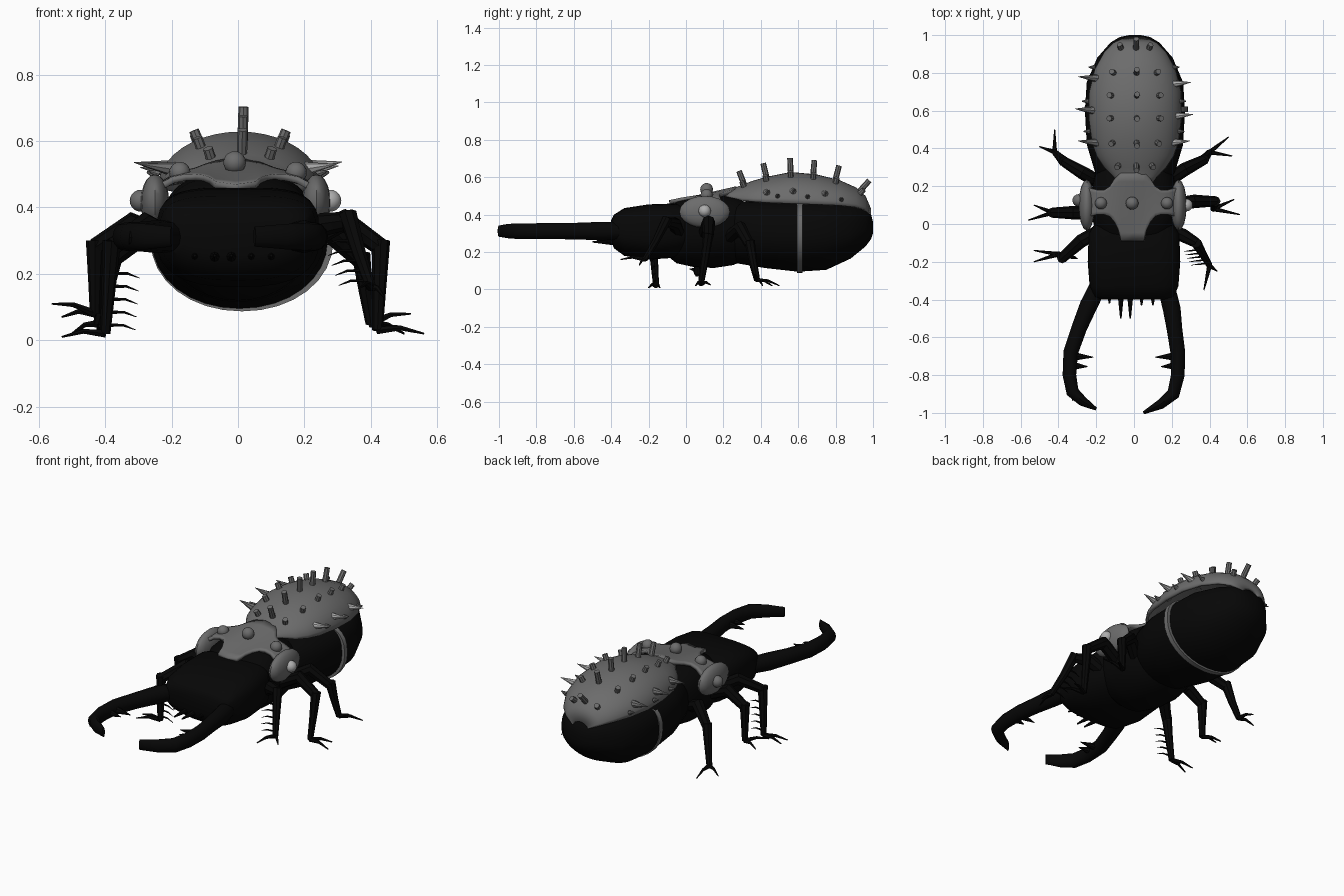
import bpy, bmesh, math
from mathutils import Vector

if "Cube" in bpy.data.objects:
    bpy.data.objects.remove(bpy.data.objects["Cube"])


def material(name, value):
    m = bpy.data.materials.new(name)
    m.use_nodes = True
    m.diffuse_color = (value, value, value, 1)
    m.node_tree.nodes["Principled BSDF"].inputs["Base Color"].default_value = m.diffuse_color
    return m


black = material("black", 0.002)
grey = material("shell grey", 0.15)
pale = material("pale grey", 0.42)


def finish(name, bm, mat):
    bmesh.ops.recalc_face_normals(bm, faces=bm.faces)
    me = bpy.data.meshes.new(name)
    bm.to_mesh(me)
    bm.free()
    me.materials.append(mat)
    for p in me.polygons:
        p.use_smooth = True
    me.set_sharp_from_angle(angle=math.radians(40))
    ob = bpy.data.objects.new(name, me)
    bpy.context.collection.objects.link(ob)
    return ob


def skin(name, rings, mat, closed=True):
    """Join rows of points with quads, capping both ends if the rows are loops."""
    bm = bmesh.new()
    rows = [[bm.verts.new(p) for p in ring] for ring in rings]
    n = len(rows[0])
    for a, b in zip(rows, rows[1:]):
        for i in range(n if closed else n - 1):
            j = (i + 1) % n
            bm.faces.new((a[i], a[j], b[j], b[i]))
    if closed:
        bm.faces.new(rows[0])
        bm.faces.new(rows[-1])
    return finish(name, bm, mat)


def power(v, e):
    return math.copysign(abs(v) ** e, v)


def loft(name, sections, mat, top=2.8, bottom=2.05, x=0, n=32):
    """Sections along y: (y, half width, middle height, rise, drop)."""
    rings = []
    for y, w, z, up, down in sections:
        ring = []
        for i in range(n):
            a = math.tau * i / n
            e = 2 / (top if math.sin(a) > 0 else bottom)
            s = power(math.sin(a), e)
            ring.append((x + w * power(math.cos(a), e), y, z + s * (up if s > 0 else down)))
        rings.append(ring)
    return skin(name, rings, mat)


def tube(name, path, radii, mat=black, heights=None, n=8):
    """Tapered limb; heights give separate vertical radii."""
    path = [Vector(p) for p in path]
    rings = []
    for i, p in enumerate(path):
        t = (path[min(i + 1, len(path) - 1)] - path[max(i - 1, 0)]).normalized()
        side = t.cross(Vector((0, 0, 1) if abs(t.z) < 0.9 else (0, 1, 0))).normalized()
        up = side.cross(t)
        h = heights[i] if heights else radii[i]
        rings.append([p + side * radii[i] * math.cos(math.tau * k / n)
                      + up * h * math.sin(math.tau * k / n) for k in range(n)])
    return skin(name, rings, mat)


def ball(name, pos, size, mat):
    bm = bmesh.new()
    bmesh.ops.create_uvsphere(bm, u_segments=16, v_segments=10, radius=1)
    bmesh.ops.scale(bm, verts=bm.verts, vec=size)
    bmesh.ops.translate(bm, verts=bm.verts, vec=pos)
    return finish(name, bm, mat)


# Body
loft("abdomen", [(.19, .14, .33, .12, .14), (.27, .21, .32, .15, .18), (.42, .255, .31, .165, .195),
                 (.6, .265, .3, .175, .205), (.75, .255, .3, .175, .195), (.88, .2, .3, .16, .135),
                 (.96, .13, .32, .12, .09), (.99, .08, .33, .07, .06), (1, .03, .33, .03, .03)], black, x=.005)
loft("abdomen_band", [(y, .275, .3, .172, .213) for y in (.594, .622)], grey, x=.012)
loft("thorax", [(-.1, .15, .32, .1, .14), (-.05, .2, .32, .15, .18), (.04, .225, .32, .175, .2),
                (.15, .23, .32, .185, .205), (.25, .21, .32, .18, .19), (.33, .17, .32, .14, .16)], black)
loft("head", [(-.4, .17, .32, .05, .06), (-.385, .21, .32, .08, .1), (-.33, .235, .32, .115, .14),
              (-.2, .245, .31, .145, .15), (-.05, .24, .32, .14, .15), (.03, .19, .32, .12, .1)], black, 3.6, 2.6)

# Domed back shell: (y, half width, rim height, rise)
shell = [(.2, .08, .5, .03), (.25, .115, .488, .05), (.3, .165, .475, .085), (.36, .205, .47, .112),
         (.43, .23, .465, .137), (.56, .247, .46, .168), (.7, .245, .455, .16), (.82, .215, .45, .135),
         (.91, .165, .44, .105), (.96, .115, .425, .075), (.99, .05, .4, .03)]


def shell_point(y, a):
    for s, e in zip(shell, shell[1:]):
        if y <= e[0]:
            break
    f = (y - s[0]) / (e[0] - s[0])
    w, z, h = (s[k] + (e[k] - s[k]) * f for k in (1, 2, 3))
    return Vector((w * math.cos(a) + .006, y, z + h * math.sin(a)))


def shell_normal(y, a):
    dy = shell_point(y + .02, a) - shell_point(y - .02, a)
    da = shell_point(y, a + .05) - shell_point(y, a - .05)
    return da.cross(dy).normalized()


cover = skin("back_shell", [[shell_point(s[0], math.pi * i / 20) for i in range(21)] for s in shell], grey, False)
cover.modifiers.new("thickness", "SOLIDIFY").thickness = .015

# Pegs and side thorns on the shell
for y in (.31, .43, .56, .68, .8, .93):
    for deg, length in ((88, .075), (59, .03), (121, .03)):
        a = math.radians(deg)
        p, nrm = shell_point(y, a), shell_normal(y, a)
        if nrm.z < 0:
            nrm.negate()
        tube("shell_peg", [p - nrm * .02, p + nrm * length], [.016, .015], grey)
for side, rows in ((1, (.43, .57, .74)), (-1, (.43, .6, .77))):
    for y in rows:
        p = shell_point(y, math.radians(23))
        p.x *= side
        tube("side_thorn", [p - Vector((side * .03, 0, .005)), p + Vector((side * .08, .01, .012))],
             [.024, .001], pale if side > 0 else grey)
    for y in (.49, .65, .83):
        p = shell_point(y, math.radians(14))
        p.x *= side
        tube("rim_thorn", [p, p + Vector((side * .03, 0, .01))], [.013, .003], grey)

# Draped collar with a front tongue and two arms: (x, z, front y, back y), mirrored
half = [(0, .513, -.09, .27), (.06, .511, -.09, .27), (.075, .511, -.03, .26), (.095, .51, .01, .24),
        (.12, .508, .04, .2), (.15, .505, .05, .18), (.19, .495, .05, .18), (.23, .472, .04, .19),
        (.255, .44, .03, .18)]
rows = [(-x, z, f, b) for x, z, f, b in reversed(half[1:])] + half
grid = []
for x, z, front, back in rows:
    ys = [front + (back - front) * k / 8 for k in range(9)]
    grid.append([(x - .008, y, z + max(0, 1 - abs(x) / .25) * (y - .1) * .23) for y in ys])
collar = skin("collar", grid, grey, False)
collar.modifiers.new("thickness", "SOLIDIFY").thickness = .02

# Side pads and knobs
ball("collar_knob", (-.01, .11, .535), (.034, .034, .034), grey)
for side, pad_x, knob_x, knob_y, colour in ((1, .236, .278, .1, pale), (-1, -.25, -.293, .125, grey)):
    ball("side_pad", (pad_x, .1, .415), (.043, .135, .085), grey)
    ball("shoulder_knob", (side * .175, .11, .505), (.032, .032, .032), grey)
    ball("side_knob", (knob_x, knob_y, .42), (.033, .033, .033), colour)

# Jaws with inner teeth
jaws = ([(.17, -.33), (.2, -.45), (.215, -.56), (.232, -.68), (.232, -.8), (.208, -.9), (.14, -.955), (.05, -1)],
        [(-.19, -.33), (-.24, -.43), (-.29, -.55), (-.335, -.68), (-.342, -.8), (-.325, -.89), (-.27, -.94), (-.2, -.98)])
for pts, side in zip(jaws, (1, -1)):
    tube("jaw", [(x, y, .312) for x, y in pts], [.046, .047, .041, .039, .036, .034, .026, .008],
         heights=[.045, .05, .045, .043, .042, .042, .038, .03], n=12)
    for y, reach, i in ((-.7, .12, 3), (-.75, .09, 3), (-.91, .06, 5)):
        x = pts[i][0]
        tube("jaw_tooth", [(x, y, .31), (x - side * reach, y - .005, .305)], [.026, .002])

# Teeth below the mouth
for x, y in ((-.13, -.42), (-.07, -.5), (-.02, -.5), (.04, -.43), (.1, -.43)):
    tube("mouth_tooth", [(x, -.34, .25), (x, y, .255)], [.02, .004])

# Legs: hip, shoulder, knee, ankle, then two toe tips
legs = {
    "front_left_leg": [(.19, -.04, .3), (.26, -.06, .35), (.33, -.1, .36), (.4, -.22, .16), (.37, -.35, .16), (.44, -.25, .13)],
    "middle_left_leg": [(.2, .1, .3), (.32, .12, .36), (.43, .12, .28), (.42, .08, .03), (.53, .13, .025), (.56, .05, .02)],
    "rear_left_leg": [(.18, .23, .28), (.27, .29, .33), (.37, .34, .24), (.4, .38, .05), (.5, .46, .02), (.52, .36, .08)],
    "front_right_leg": [(-.19, -.04, .3), (-.28, -.09, .35), (-.38, -.18, .28), (-.4, -.16, .02), (-.53, -.14, .01), (-.53, -.2, .01)],
    "middle_right_leg": [(-.2, .06, .3), (-.32, .06, .35), (-.43, .06, .28), (-.43, .06, .08), (-.56, .02, .11), (-.53, .1, .07)],
    "rear_right_leg": [(-.18, .22, .28), (-.27, .27, .33), (-.37, .33, .25), (-.42, .38, .05), (-.42, .5, .02), (-.5, .41, .02)],
}
for name, pts in legs.items():
    hip, shoulder, knee, ankle, *toes = [Vector(p) for p in pts]
    tube(name + "_thigh", [hip, shoulder, knee], [.035, .036, .027])
    tube(name + "_shin", [knee + Vector((0, 0, .02)), knee.lerp(ankle, .5), ankle], [.028, .021, .016])
    for toe in toes:
        tube(name + "_toe", [ankle, ankle.lerp(toe, .5) + Vector((0, 0, .012)), toe], [.013, .008, .003], n=6)
    # Bristles along the inner front shins
    for k in range(5 if "front" in name else 0):
        p = knee.lerp(ankle, .3 + k * .15)
        inward = Vector((-math.copysign(.09, p.x), -.01, -.015))
        tube(name + "_bristle", [p, p + inward * .6 + Vector((0, 0, .008)), p + inward], [.006, .004, .001], n=5)
